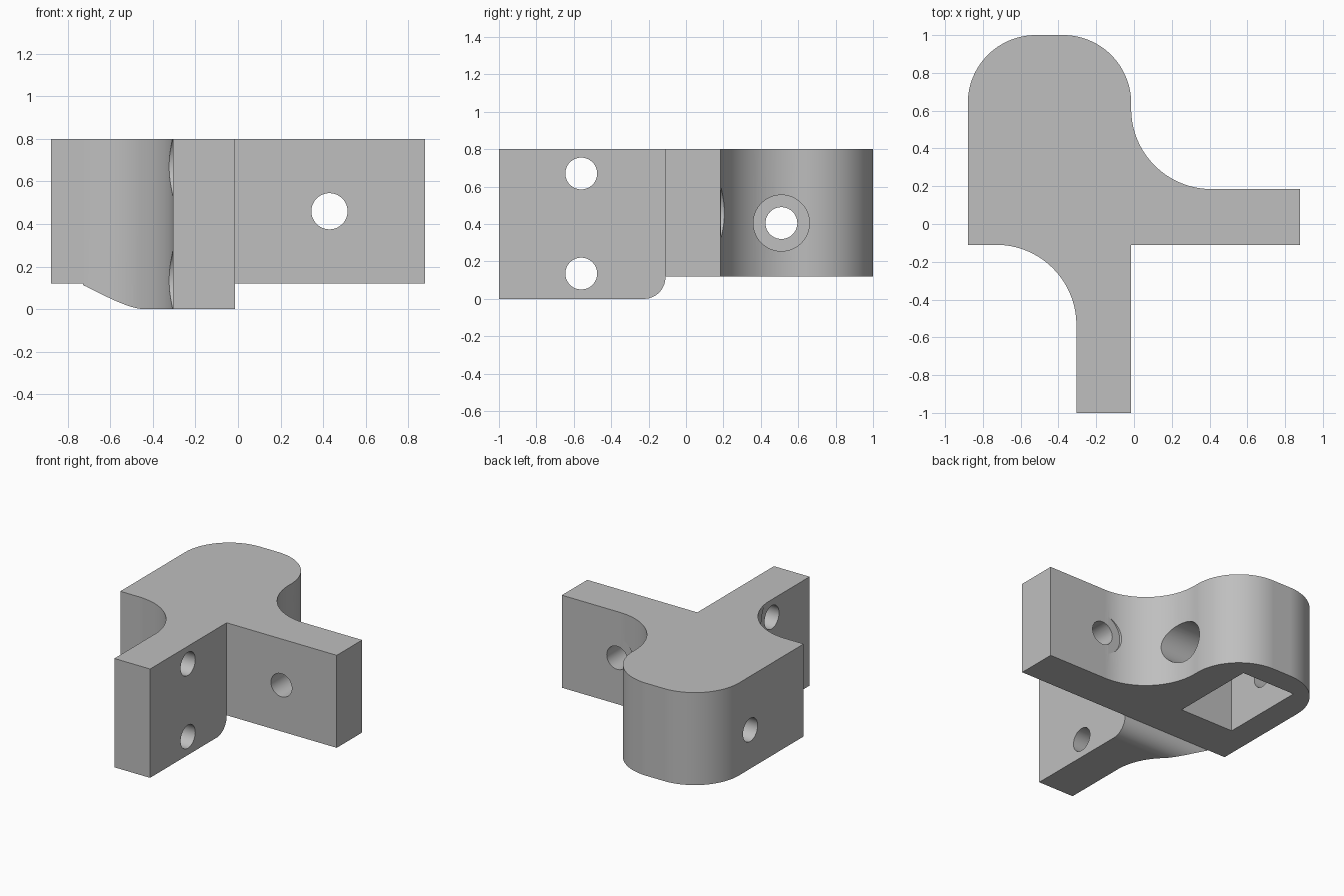
import bpy, bmesh
from math import cos, sin, radians, pi
from mathutils import Matrix, Vector

if "Cube" in bpy.data.objects:
    bpy.data.objects.remove(bpy.data.objects["Cube"], do_unlink=True)

grey = bpy.data.materials.new("plain grey")
grey.use_nodes = True
grey.diffuse_color = (0.52, 0.52, 0.52, 1)
grey.node_tree.nodes["Principled BSDF"].inputs["Base Color"].default_value = grey.diffuse_color


def arc(cx, cy, r, start, end, steps=32):
    angles = [radians(start + (end - start) * i / steps) for i in range(steps + 1)]
    return [(cx + r * cos(a), cy + r * sin(a)) for a in angles]


def add_object(name, bm):
    bmesh.ops.recalc_face_normals(bm, faces=bm.faces)
    mesh = bpy.data.meshes.new(name)
    bm.to_mesh(mesh)
    bm.free()
    mesh.materials.append(grey)
    obj = bpy.data.objects.new(name, mesh)
    bpy.context.collection.objects.link(obj)
    return obj


def prism(name, points, offset):
    """Closed profile of 3D points swept along offset."""
    bm = bmesh.new()
    face = bm.faces.new([bm.verts.new(p) for p in points])
    swept = bmesh.ops.extrude_face_region(bm, geom=[face])
    verts = [v for v in swept["geom"] if isinstance(v, bmesh.types.BMVert)]
    bmesh.ops.translate(bm, verts=verts, vec=offset)
    return add_object(name, bm)


def box(name, low, high):
    (x0, y0, z0), (x1, y1, z1) = low, high
    base = [(x0, y0, z0), (x1, y0, z0), (x1, y1, z0), (x0, y1, z0)]
    return prism(name, base, (0, 0, z1 - z0))


def drill(name, start, end, radius):
    a, b = Vector(start), Vector(end)
    turn = (b - a).to_track_quat("Z", "Y").to_matrix().to_4x4()
    bm = bmesh.new()
    bmesh.ops.create_cone(bm, cap_ends=True, segments=64, radius1=radius, radius2=radius,
                          depth=(b - a).length, matrix=Matrix.Translation((a + b) / 2) @ turn)
    return add_object(name, bm)


# Plan outline: rounded block, back arm to the left, front leg, two concave fillets
outline = [(-0.88, -0.11)]
outline += arc(-0.73, -0.535, 0.425, 90, 0)
outline += [(-0.305, -1), (-0.015, -1), (-0.015, -0.11), (0.88, -0.11), (0.88, 0.185)]
outline += arc(0.41, 0.61, 0.425, 270, 180)
outline += arc(-0.375, 0.64, 0.36, 0, 90)
outline += arc(-0.52, 0.64, 0.36, 90, 180)
bracket = prism("bracket", [(x, y, 0) for x, y in outline], (0, 0, 0.8))

# Underside relief with the rounded heel of the front leg
relief = [(1.2, 0.12), (1.2, -0.1), (-0.225, -0.1)] + arc(-0.225, 0.115, 0.115, 270, 360) + [(-0.11, 0.12)]
cutters = [prism("underside_relief", [(-1.2, y, z) for y, z in relief], (2.4, 0, 0))]

# Hollow pocket open at the bottom of the block
cutters.append(box("pocket", (-0.69, 0.19, 0.0), (-0.255, 0.83, 0.69)))

# Block holes: wide on the arm side, narrow on the outer wall
cutters.append(drill("block_wide_hole", (-0.5, 0.51, 0.405), (0.3, 0.51, 0.405), 0.15))
cutters.append(drill("block_narrow_hole", (-1, 0.51, 0.405), (-0.45, 0.51, 0.405), 0.085))

# Leg holes with counterbores
for z in (0.135, 0.67):
    cutters.append(drill("leg_hole", (-0.6, -0.56, z), (0.2, -0.56, z), 0.085))
    cutters.append(drill("leg_counterbore", (-0.6, -0.56, z), (-0.306, -0.56, z), 0.15))

# Arm hole with counterbore
cutters.append(drill("arm_hole", (0.43, -0.3, 0.46), (0.43, 0.5, 0.46), 0.085))
cutters.append(drill("arm_counterbore", (0.43, 0.186, 0.46), (0.43, 0.5, 0.46), 0.15))

# Cut everything, then discard the cutters
bpy.ops.object.select_all(action="DESELECT")
bpy.context.view_layer.objects.active = bracket
bracket.select_set(True)
for cutter in cutters:
    mod = bracket.modifiers.new(cutter.name, "BOOLEAN")
    mod.operation = "DIFFERENCE"
    mod.solver = "EXACT"
    mod.object = cutter
    bpy.ops.object.modifier_apply(modifier=mod.name)
    bpy.data.objects.remove(cutter, do_unlink=True)

# Smooth curved walls, crisp edges
bpy.ops.object.shade_smooth_by_angle(angle=pi / 6)
weighted = bracket.modifiers.new("even_shading", "WEIGHTED_NORMAL")
weighted.keep_sharp = True
